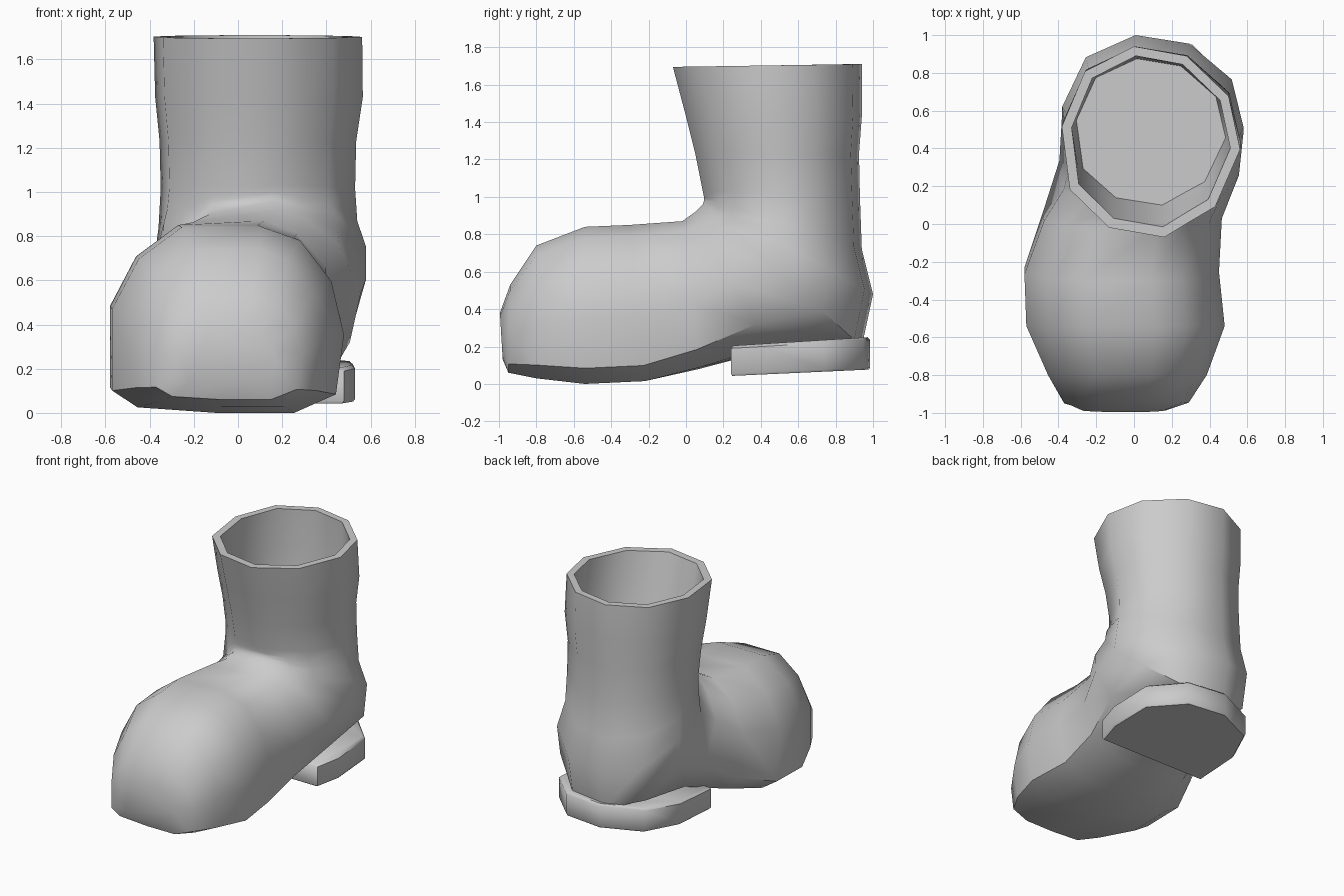
import bpy, bmesh, math

# Cross-sections as (across, bottom-to-top), both 12 points in matching order
FOOT = [(-.1, 0), (-.78, .03), (-1, .12), (-1, .56), (-.77, .83), (-.4, 1),
        (.3, 1), (.62, .93), (.89, .71), (1, .42), (.93, .1), (.57, 0)]
SHAFT = [(-.19, 0), (-.74, .13), (-1, .42), (-.91, .75), (-.69, .85), (-.47, .95),
         (.15, 1), (.43, .92), (.72, .84), (1, .54), (.87, .26), (.4, .05)]

# Rings from toe, fanned round the ankle, up the shaft and down inside:
# bottom y, z, top y, z, centre x, half width, foot-to-shaft blend
RINGS = [
    (-.98, .13, -.995, .38, -.05, .22, 0),
    (-.95, .06, -.94, .53, -.04, .33, 0),
    (-.80, .03, -.80, .74, -.035, .42, 0),
    (-.54, .00, -.54, .84, -.045, .525, 0),
    (-.22, .015, -.30, .85, -.065, .515, 0),
    (.07, .08, -.02, .87, -.01, .475, .2),
    (.45, .18, .05, .92, .08, .475, .55),
    (.94, .20, .09, .96, .10, .48, .95),
    (1.0, .48, .097, .98, .10, .48, 1),
    (.94, .72, .097, .995, .09, .45, 1),
    (.93, 1.0, .09, 1.03, .09, .44, 1),
    (.925, 1.23, .05, 1.23, .09, .445, 1),
    (.94, 1.43, 0, 1.43, .095, .47, 1),
    (.94, 1.71, -.07, 1.695, .09, .472, 1),
    (.89, 1.71, -.015, 1.695, .09, .42, 1),
    (.885, 1.43, .055, 1.43, .092, .42, 1),
    (.875, 1.25, .10, 1.25, .09, .395, 1),
]


def finish(name, bm, angle):
    bmesh.ops.recalc_face_normals(bm, faces=bm.faces)
    mesh = bpy.data.meshes.new(name)
    bm.to_mesh(mesh)
    bm.free()
    obj = bpy.data.objects.new(name, mesh)
    bpy.context.collection.objects.link(obj)
    bpy.ops.object.select_all(action='DESELECT')
    obj.select_set(True)
    bpy.context.view_layer.objects.active = obj
    bpy.ops.object.shade_smooth_by_angle(angle=math.radians(angle))
    return obj


def loft(bm, rings):
    rows = [[bm.verts.new(p) for p in ring] for ring in rings]
    n = len(rows[0])
    for a, b in zip(rows, rows[1:]):
        for i in range(n):
            j = (i + 1) % n
            bm.faces.new((a[i], a[j], b[j], b[i]))
    bm.faces.new(rows[0])
    bm.faces.new(rows[-1])


def section(by, bz, ty, tz, cx, hw, k):
    pts = []
    for f, s in zip(FOOT, SHAFT):
        u = f[0] + (s[0] - f[0]) * k
        v = f[1] + (s[1] - f[1]) * k
        pts.append((cx + hw * u, by + (ty - by) * v, bz + (tz - bz) * v))
    return pts


# Boot body: foot, shaft, rim and lining in one loft
bm = bmesh.new()
loft(bm, [section(*r) for r in RINGS])
finish("boot_body", bm, 48)

# Heel block: tilted half-round slab with a narrow chamfer above and below
OUTLINE = [(-.38, .25), (-.375, .6), (-.26, .86), (.02, .985), (.31, .95),
           (.52, .74), (.53, .42), (.48, .24)]


def heel_ring(z, tilt, inset):
    s = 1 - inset
    return [(.08 + (x - .08) * s, .6 + (y - .6) * s, z + tilt * (y - .24))
            for x, y in OUTLINE]


bm = bmesh.new()
loft(bm, [heel_ring(.043, .045, .02), heel_ring(.055, .045, 0),
          heel_ring(.19, .06, 0), heel_ring(.205, .06, .04)])
finish("heel", bm, 48)
